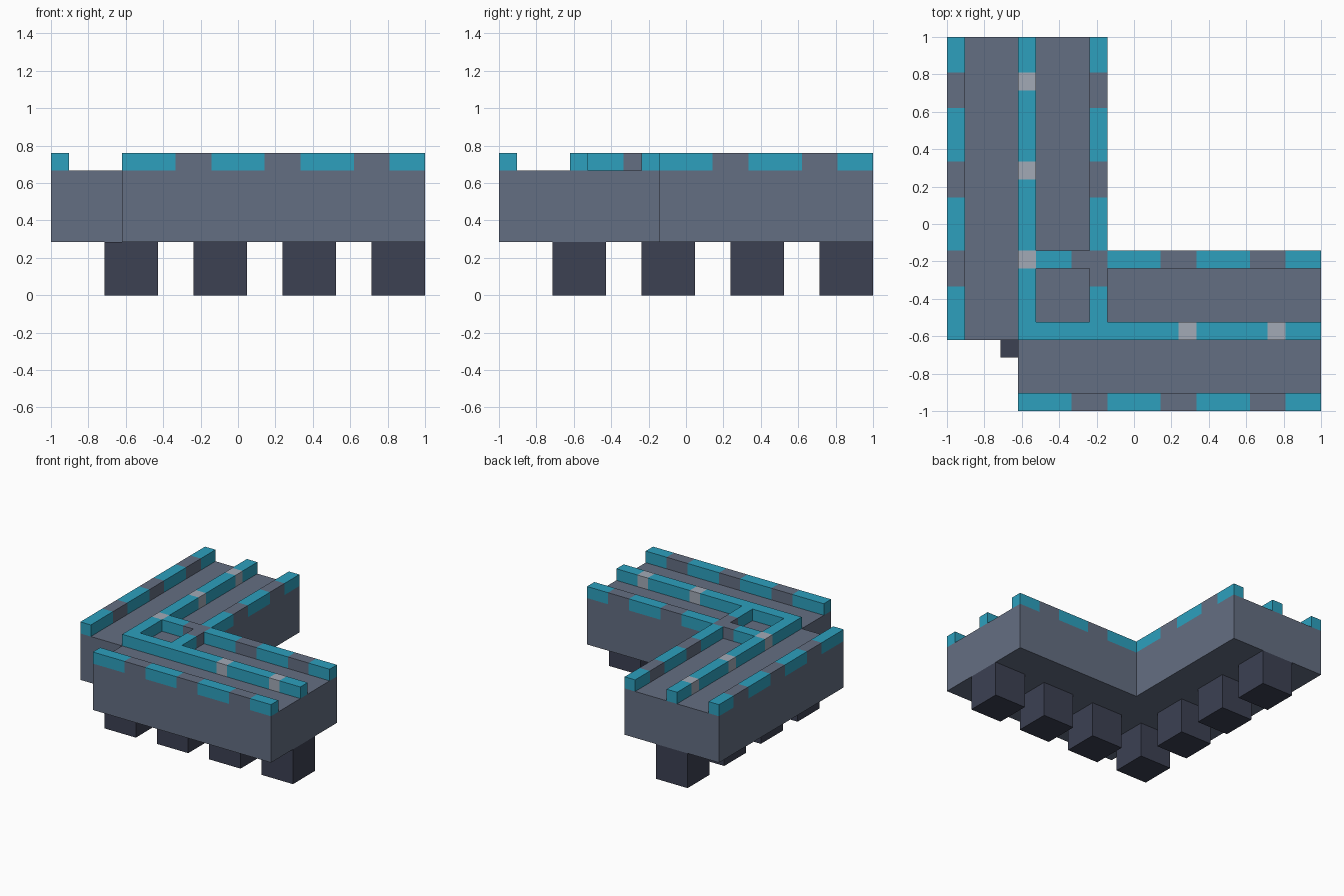
import bpy
import bmesh
from mathutils import Vector

old = bpy.data.objects.get("Cube")
if old:
    bpy.data.objects.remove(old, do_unlink=True)

U = 2 / 21          # grid unit: the model is 21 units long
LEG_TOP, DECK_TOP, RAIL_TOP = 3, 7, 8


def material(name, rgb):
    m = bpy.data.materials.new(name)
    m.use_nodes = True
    m.diffuse_color = (*rgb, 1)
    m.node_tree.nodes["Principled BSDF"].inputs["Base Color"].default_value = (*rgb, 1)
    return m


GREY = material("slate grey", (0.127, 0.156, 0.223))
TEAL = material("teal", (0.026, 0.352, 0.515))
PALE = material("pale grey", (0.36, 0.40, 0.47))
DARK = material("dark navy", (0.045, 0.052, 0.086))


def world(x, y, z):
    return Vector((x * U - 1, y * U - 1, z * U))


def finish(name, bm, mats):
    bmesh.ops.recalc_face_normals(bm, faces=bm.faces)
    me = bpy.data.meshes.new(name)
    bm.to_mesh(me)
    bm.free()
    for m in mats:
        me.materials.append(m)
    ob = bpy.data.objects.new(name, me)
    bpy.context.collection.objects.link(ob)
    return ob


def prism(bm, outline, z0, z1):
    """Extrude a flat outline from z0 up to z1."""
    face = bm.faces.new([bm.verts.new(world(x, y, z0)) for x, y in outline])
    top = bmesh.ops.extrude_face_region(bm, geom=[face], use_keep_orig=True)["geom"]
    bmesh.ops.translate(bm, vec=(0, 0, (z1 - z0) * U),
                        verts=[v for v in top if isinstance(v, bmesh.types.BMVert)])


def rect(x0, y0, x1, y1):
    return [(x0, y0), (x1, y0), (x1, y1), (x0, y1)]


def rail(name, axis, side, start, end, accent, steps):
    """One-unit bar along an axis, cut where its colour changes."""
    bm = bmesh.new()
    box = (start, side, end, side + 1) if axis == 0 else (side, start, side + 1, end)
    prism(bm, rect(*box), DECK_TOP, RAIL_TOP)
    normal = Vector((1, 0, 0)) if axis == 0 else Vector((0, 1, 0))
    for k in range(start + 1, end):
        if (k in steps) != (k - 1 in steps):
            bmesh.ops.bisect_plane(bm, geom=bm.verts[:] + bm.edges[:] + bm.faces[:],
                                   plane_co=world(k, k, 0), plane_no=normal)
    for f in bm.faces:
        c = (f.calc_center_median()[axis] + 1) / U
        c = min(max(c, start + 0.01), end - 0.01)
        f.material_index = int(int(c) in steps)
    finish(name, bm, [TEAL, accent])


# Deck: L-shaped slab with a notched outer corner
bm = bmesh.new()
prism(bm, [(0, 4), (4, 4), (4, 0), (21, 0), (21, 9), (9, 9), (9, 21), (0, 21)],
      LEG_TOP, DECK_TOP)
finish("deck", bm, [GREY])

# Legs: a row of square posts under each arm, sharing the corner post
spots = [(p, 3) for p in (3, 8, 13, 18)] + [(3, p) for p in (8, 13, 18)]
for i, (x, y) in enumerate(spots):
    bm = bmesh.new()
    prism(bm, rect(x, y, x + 3, y + 3), 0, LEG_TOP)
    finish(f"leg_{i + 1}", bm, [DARK])

# Edge rails: teal with two-unit grey dashes
DASHES = {7, 8, 12, 13, 17, 18}
rail("outer_rail_front", 0, 0, 4, 21, GREY, DASHES)
rail("outer_rail_side", 1, 0, 4, 21, GREY, DASHES)
rail("inner_rail_front", 0, 8, 5, 21, GREY, DASHES)
rail("inner_rail_side", 1, 8, 9, 21, GREY, DASHES)
rail("inner_rail_link", 1, 8, 5, 8, GREY, DASHES)

# Centre rails: teal with single pale blocks
rail("centre_rail_front", 0, 4, 4, 21, PALE, {13, 18})
rail("centre_rail_side", 1, 4, 5, 21, PALE, {8, 13, 18})
